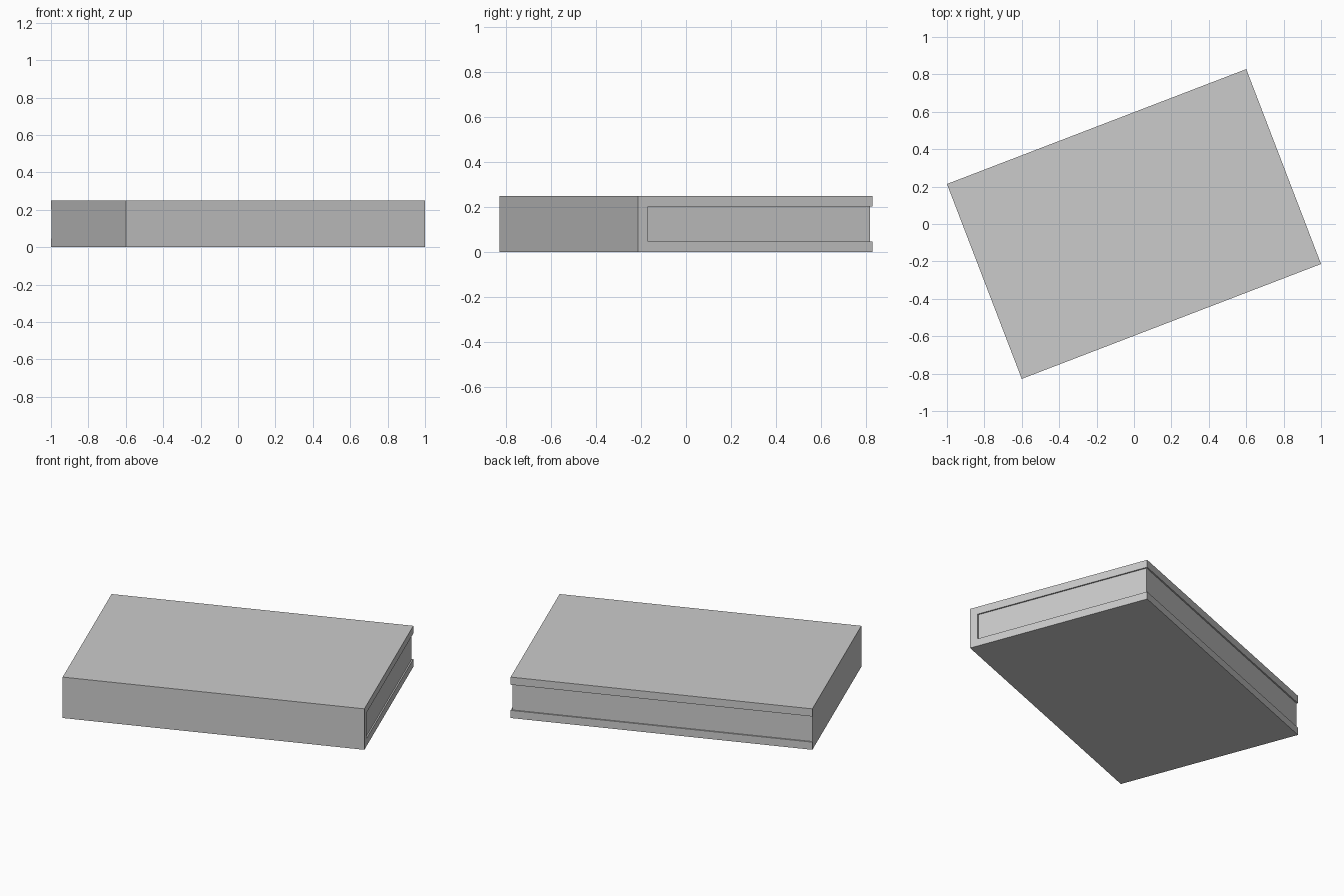
import bpy, bmesh, math
from mathutils import Matrix

if "Cube" in bpy.data.objects:
    bpy.data.objects.remove(bpy.data.objects["Cube"])

L, W, H = 1.714, 1.116, 0.249      # length, depth, thickness
COVER, SPINE = 0.0465, 0.047       # cover board and spine thickness
INSET = 0.008                      # how far the pages sit back
ANGLE = math.radians(21)


def prism(name, outline, z0, z1):
    """Extrude an xy outline from z0 to z1, turned to the book's angle."""
    bm = bmesh.new()
    face = bm.faces.new([bm.verts.new((x, y, z0)) for x, y in outline])
    ext = bmesh.ops.extrude_face_region(bm, geom=[face])
    top = [v for v in ext["geom"] if isinstance(v, bmesh.types.BMVert)]
    bmesh.ops.translate(bm, verts=top, vec=(0, 0, z1 - z0))
    bmesh.ops.recalc_face_normals(bm, faces=bm.faces)
    bm.transform(Matrix.Rotation(ANGLE, 4, 'Z'))
    mesh = bpy.data.meshes.new(name)
    bm.to_mesh(mesh)
    bm.free()
    ob = bpy.data.objects.new(name, mesh)
    bpy.context.collection.objects.link(ob)
    return ob


x, y = L / 2, W / 2

# Solid book block: covers, spine and pages
book = prism("book", [(-x, -y), (x, -y), (x, y), (-x, y)], 0, H)

# L-shaped cutter recessing the pages along the fore edge and one end
o = 0.1
cutter = prism("page_recess_cutter", [
    (x + o, -y + SPINE), (x + o, y + o), (-x - o, y + o),
    (-x - o, y - INSET), (x - INSET, y - INSET), (x - INSET, -y + SPINE),
], COVER, H - COVER)
cutter.hide_render = True

# Cut the recess, then drop the cutter
cut = book.modifiers.new("page_recess", 'BOOLEAN')
cut.operation = 'DIFFERENCE'
cut.solver = 'EXACT'
cut.object = cutter
bpy.context.view_layer.objects.active = book
book.select_set(True)
bpy.ops.object.modifier_apply(modifier=cut.name)
bpy.data.objects.remove(cutter)
